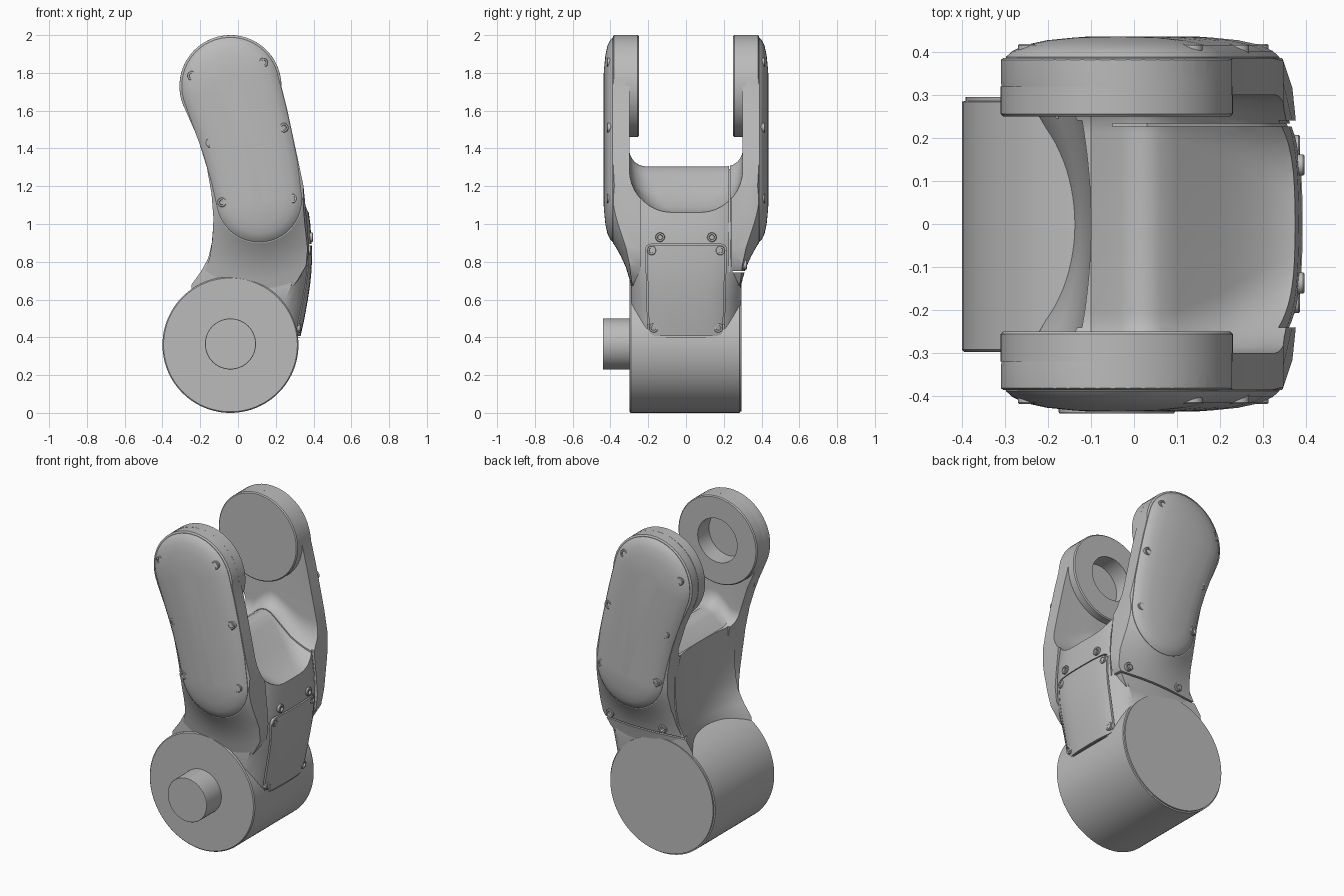
import bpy, bmesh
from math import sin, cos, pi, radians
from mathutils import Vector

cube = bpy.data.objects.get("Cube")
if cube:
    bpy.data.objects.remove(cube)

grey = bpy.data.materials.new("satin_grey")
grey.use_nodes = True
grey.diffuse_color = (0.5, 0.5, 0.5, 1)
grey.node_tree.nodes["Principled BSDF"].inputs["Base Color"].default_value = (0.5, 0.5, 0.5, 1)
parts = []


def loft(name, rings, helper=False):
    """Skin a list of equal-length rings and cap both ends."""
    bm = bmesh.new()
    rows = [[bm.verts.new(p) for p in ring] for ring in rings]
    n = len(rows[0])
    for a, b in zip(rows, rows[1:]):
        for i in range(n):
            j = (i + 1) % n
            bm.faces.new((a[i], a[j], b[j], b[i]))
    bm.faces.new(rows[0])
    bm.faces.new(rows[-1])
    bmesh.ops.recalc_face_normals(bm, faces=bm.faces)
    mesh = bpy.data.meshes.new(name)
    bm.to_mesh(mesh)
    bm.free()
    mesh.materials.append(grey)
    ob = bpy.data.objects.new(name, mesh)
    bpy.context.collection.objects.link(ob)
    ob.hide_render = helper
    if not helper:
        parts.append(ob)
    return ob


def lathe(name, origin, axis, profile, n=64, helper=False):
    """Turn (radius, height) pairs around an axis through origin."""
    axis = Vector(axis)
    u = axis.orthogonal().normalized()
    v = axis.cross(u)
    rings = [[Vector(origin) + axis * h + (u * cos(2 * pi * i / n) + v * sin(2 * pi * i / n)) * r
              for i in range(n)] for r, h in profile]
    return loft(name, rings, helper)


def screw(name, origin, axis):
    lathe(name, origin, axis, [(.025, -.04), (.025, -.003), (.022, 0), (.014, 0), (.012, -.012)], 20)


def boolean(ob, cutter, operation="DIFFERENCE"):
    mod = ob.modifiers.new("cut", "BOOLEAN")
    mod.operation, mod.object, mod.solver = operation, cutter, "EXACT"
    bpy.context.view_layer.objects.active = ob
    bpy.ops.object.modifier_apply(modifier=mod.name)


def interp(table, z):
    for a, b in zip(table, table[1:]):
        if z <= b[0]:
            t = (z - a[0]) / (b[0] - a[0])
            return [p + (q - p) * t for p, q in zip(a, b)]
    return table[-1]


# Curved capsule outline of the arm covers: spine points (x, z, radius)
SPINE = [(-.04, 1.73, .263), (.006, 1.58, .256), (.05, 1.43, .246), (.086, 1.28, .239), (.112, 1.13, .231)]


def capsule(y, d):
    pts = []
    last = len(SPINE) - 1
    normals = []
    for i in range(last + 1):
        a, b = SPINE[max(i - 1, 0)], SPINE[min(i + 1, last)]
        t = Vector((b[0] - a[0], b[1] - a[1])).normalized()
        normals.append(Vector((-t.y, t.x)))

    def add(i, nrm):
        x, z, r = SPINE[i]
        pts.append((x + nrm.x * (r + d), y, z + nrm.y * (r + d)))

    def turn(nrm, k):
        c, s = cos(k), sin(k)
        return Vector((c * nrm.x + s * nrm.y, c * nrm.y - s * nrm.x))
    for i in range(last):
        add(i, normals[i])
    for k in range(25):
        add(last, turn(normals[last], pi * k / 24))
    for i in range(last - 1, 0, -1):
        add(i, -normals[i])
    for k in range(24):
        add(0, turn(-normals[0], pi * k / 24))
    return pts


# Side outline of the whole link, used to trim the arms
left = [(-.24, .64), (-.19, .74), (-.155, .82), (-.135, .92), (-.13, 1.03), (-.14, 1.16),
        (-.165, 1.3), (-.215, 1.46)]
right = [(.262, 1.6), (.305, 1.4), (.347, 1.2), (.38, 1.0), (.39, .87), (.38, .78), (.33, .7), (.28, .64)]
top = [(-.04 + .27 * cos(radians(a)), 1.73 + .27 * sin(radians(a))) for a in range(208, -1, -8)]


def trim_ring(y, bow, scoop):
    return [(x + scoop if x < 0 else x * (bow if z < 1.1 else 1), y, z) for x, z in left + top + right]


# Central body by height: z, back x, panel-side x, scoop depth, corner rounding
BODY = [(.4, -.15, .328, .1, .1), (.5, -.15, .35, .1, .11), (.6, -.15, .368, .1, .1),
        (.68, -.145, .38, .1, .08), (.75, -.125, .387, .07, .06), (.82, -.112, .39, .045, .05),
        (.9, -.104, .39, .035, .045), (1.0, -.1, .383, .03, .04), (1.15, -.1, .362, .03, .04),
        (1.4, -.1, .32, .03, .04)]
HALF = .289


def face_x(y, z):
    row = interp(BODY, z)
    return row[2] - .2 * y * y - row[4] * abs(y / HALF) ** 5


def section(z):
    _, back_x, _, scoop, _ = interp(BODY, z)
    ys = [HALF * i / 14 for i in range(-14, 15)]
    back = [(back_x - scoop * (y / HALF) ** 2, y, z) for y in reversed(ys)]
    return [(face_x(y, z), y, z) for y in ys] + back


body = loft("central_body", [section(row[0]) for row in BODY])

# Cutters: saddle between the arms, seam of the removable arm, axle bore
FLOOR = [(-.6, 1.18, .09), (-.1, 1.22, .09), (-.03, 1.285, .09), (.0, 1.302, .09), (.03, 1.305, .09),
         (.06, 1.295, .09), (.1, 1.262, .1), (.2, 1.165, .14), (.25, 1.125, .17), (.3, 1.09, .2),
         (.35, 1.065, .22), (.6, 1.03, .22)]


def saddle_ring(x, z, r):
    half = [(.3, 2.3)] + [(.3 - r + r * cos(radians(a)), z + r - r * sin(radians(a)))
                          for a in range(0, 91, 10)]
    return [(x, y, h) for y, h in half] + [(x, -y, h) for y, h in reversed(half)]


saddle = loft("saddle_cutter", [saddle_ring(*p) for p in FLOOR], True)
slit = [(.352, .745), (.355, 1.0), (.29, 1.11), (.2, 1.17), (.1, 1.255), (.03, 1.29), (-.05, 1.25),
        (-.05, 1.5), (.6, 1.5), (.6, .745)]
seam = loft("seam_cutter", [[(x, y, z) for x, z in slit] for y in (.227, .233)], True)
joint = loft("joint_cutter", [[(x, y, z) for x, y in ((-1, .245), (1, .245), (1, .6), (-1, .6))]
                              for z in (.742, .751)], True)
bore = lathe("bore_cutter", (-.04, 0, 1.73), (0, -1, 0), [(.135, .1), (.135, .5)], helper=True)
cutters = [saddle, seam, joint, bore]

# Access panel following the body face, set in a slightly larger recess
PANEL = [(.408, .165), (.416, .186), (.435, .195), (.5, .197), (.6, .2), (.68, .202),
         (.75, .204), (.82, .206), (.862, .208), (.878, .2), (.886, .18)]


def panel(name, grow, lift, helper=False):
    rings = []
    for z, w in PANEL:
        h = z + grow * (1 if z > .65 else -1)
        ys = [(w + grow) * i / 8 for i in range(-8, 9)]
        rings.append([(face_x(y, h) + lift, y, h) for y in ys] +
                     [(face_x(y, h) - .014, y, h) for y in reversed(ys)])
    return loft(name, rings, helper)


cutters.append(panel("recess_cutter", .007, .02, True))
panel("access_panel", 0, .002)
for c in (saddle, seam, joint, cutters[-1]):
    boolean(body, c)
for s in (-1, 1):
    for y, z, lift in ((.182, .86, .007), (.172, .45, .007), (.137, .93, .013)):
        screw("panel_screw", (face_x(y, z) + lift, s * y, z), (1, 0, 0))

# Two arms with flared roots, domed covers, bearing pads and cover screws
FLARE = [(.24, .26), (.285, .26), (.3, .19), (.318, .13), (.345, .07), (.37, .025), (.386, 0)]
DOME = [(.36, -.005), (.388, -.005), (.402, -.02), (.416, -.05), (.427, -.1), (.433, -.16), (.436, -.2)]
TRIM = [(.15, .985, .06), (.25, .962, .015), (.33, .94, 0), (.45, .9, 0)]
SCREWS = [(-.245, 1.785), (.135, 1.855), (-.148, 1.43), (.243, 1.51), (-.085, 1.115), (.288, 1.135)]
for side, s in (("front", -1), ("back", 1)):
    arm = loft(side + "_arm", [capsule(s * y, d) for y, d in FLARE])
    trim = loft(side + "_trim", [trim_ring(s * y, bow, scoop) for y, bow, scoop in TRIM], True)
    boolean(arm, trim, "INTERSECT")
    boolean(arm, saddle)
    pad = lathe(side + "_bearing_pad", (-.04, 0, 1.73), (0, s, 0),
                [(.264, .25), (.27, .256), (.27, .32)], 72)
    if s < 0:
        boolean(arm, bore)
        boolean(pad, bore)
    else:
        boolean(arm, joint)
    loft(side + "_arm_cover", [capsule(s * y, d) for y, d in DOME])
    for x, z in SCREWS:
        screw(side + "_cover_screw", (x, s * .418, z), (0, s, 0))
    cutters.append(trim)
for x in (-.06, .3):
    screw("joint_screw", (x, .322, .785), (0, 1, 0))

# Lower joint housing with end cap and axle stub
lathe("joint_housing", (-.04, 0, .36), (0, 1, 0),
      [(.354, -.298), (.36, -.292), (.36, .284), (.352, .286), (.352, .295)], 96)
lathe("axle_stub", (-.04, 0, .365), (0, -1, 0), [(.135, .28), (.135, .437), (.133, .44)])

# Tidy up helpers and shade
for c in cutters:
    bpy.data.objects.remove(c)
bpy.ops.object.select_all(action="DESELECT")
for ob in parts:
    ob.select_set(True)
bpy.context.view_layer.objects.active = body
bpy.ops.object.shade_smooth_by_angle(angle=radians(32))
